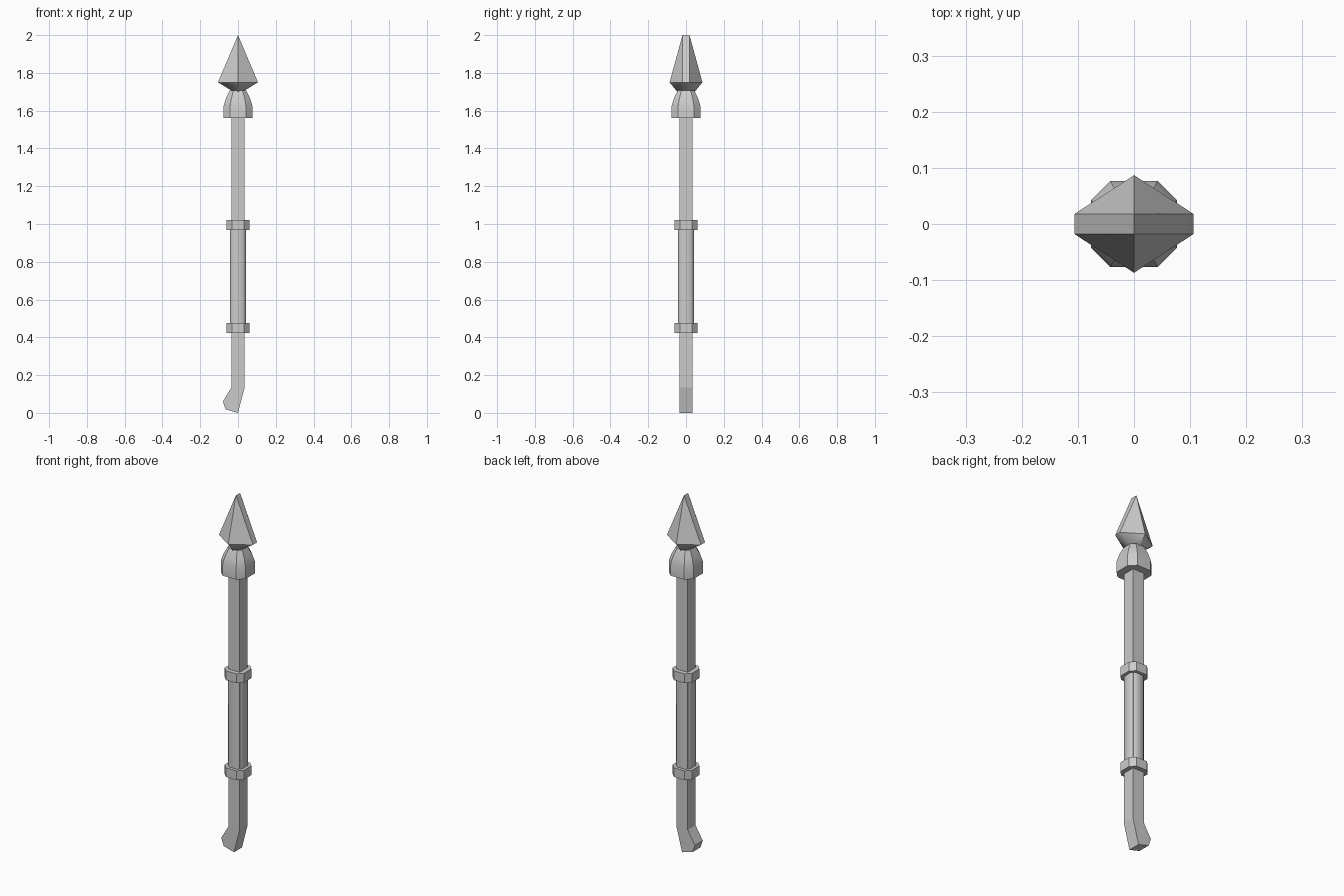
import bpy, bmesh

if "Cube" in bpy.data.objects:
    bpy.data.objects.remove(bpy.data.objects["Cube"])


def make(name, bm, angle=0.0):
    bmesh.ops.remove_doubles(bm, verts=bm.verts, dist=1e-5)
    bmesh.ops.recalc_face_normals(bm, faces=bm.faces)
    me = bpy.data.meshes.new(name)
    bm.to_mesh(me)
    bm.free()
    ob = bpy.data.objects.new(name, me)
    bpy.context.collection.objects.link(ob)
    if angle:
        bpy.ops.object.select_all(action='DESELECT')
        ob.select_set(True)
        bpy.context.view_layer.objects.active = ob
        bpy.ops.object.shade_smooth_by_angle(angle=angle)
    return ob


def loft(name, rings, angle=0.0):
    """Skin a stack of equal-length vertex rings and cap both ends."""
    bm = bmesh.new()
    vs = [[bm.verts.new(p) for p in r] for r in rings]
    n = len(vs[0])
    for a, b in zip(vs, vs[1:]):
        for i in range(n):
            j = (i + 1) % n
            bm.faces.new((a[i], a[j], b[j], b[i]))
    bm.faces.new(vs[0][::-1])
    bm.faces.new(vs[-1])
    return make(name, bm, angle)


def octagon(r, z, k=0.55):
    """Chamfered square of half width r; k is the flat portion of each side."""
    c = r * k
    return [(x, y, z) for x, y in ((r, -c), (r, c), (c, r), (-c, r),
                                   (-r, c), (-r, -c), (-c, -r), (c, -r))]


# Square shaft with the hooked foot, a side profile given thickness in y
profile = [(0, 0), (0.035, 0.135), (0.035, 1.6), (-0.035, 1.6),
           (-0.035, 0.135), (-0.08, 0.06), (-0.065, 0.018)]
loft("shaft", [[(x, y, z) for x, z in profile] for y in (-0.035, 0.035)])

# Grip wrapping and its two collars
loft("grip", [octagon(0.043, z, 0.6) for z in (0.45, 1.0)], 0.9)
for label, z in (("lower", 0.45), ("upper", 0.995)):
    loft(label + "_collar", [octagon(0.06, z + d) for d in (-0.026, 0.026)])

# Socket holding the spear head
loft("socket", [octagon(r, z) for r, z in
                ((0.077, 1.56), (0.077, 1.622), (0.064, 1.665), (0.044, 1.706))], 0.6)


# Spear head: six-sided sections with a central ridge on each face
def section(w, d, z, zc=None, t=0.018):
    zc = z if zc is None else zc
    return [(w, -t, z), (w, t, z), (0, d, zc), (-w, t, z), (-w, -t, z), (0, -d, zc)]


loft("spear_head", [section(0.037, 0.042, 1.708, 1.695),
                    section(0.106, 0.087, 1.75),
                    section(0.0001, 0.0185, 2.0)], 0.9)
